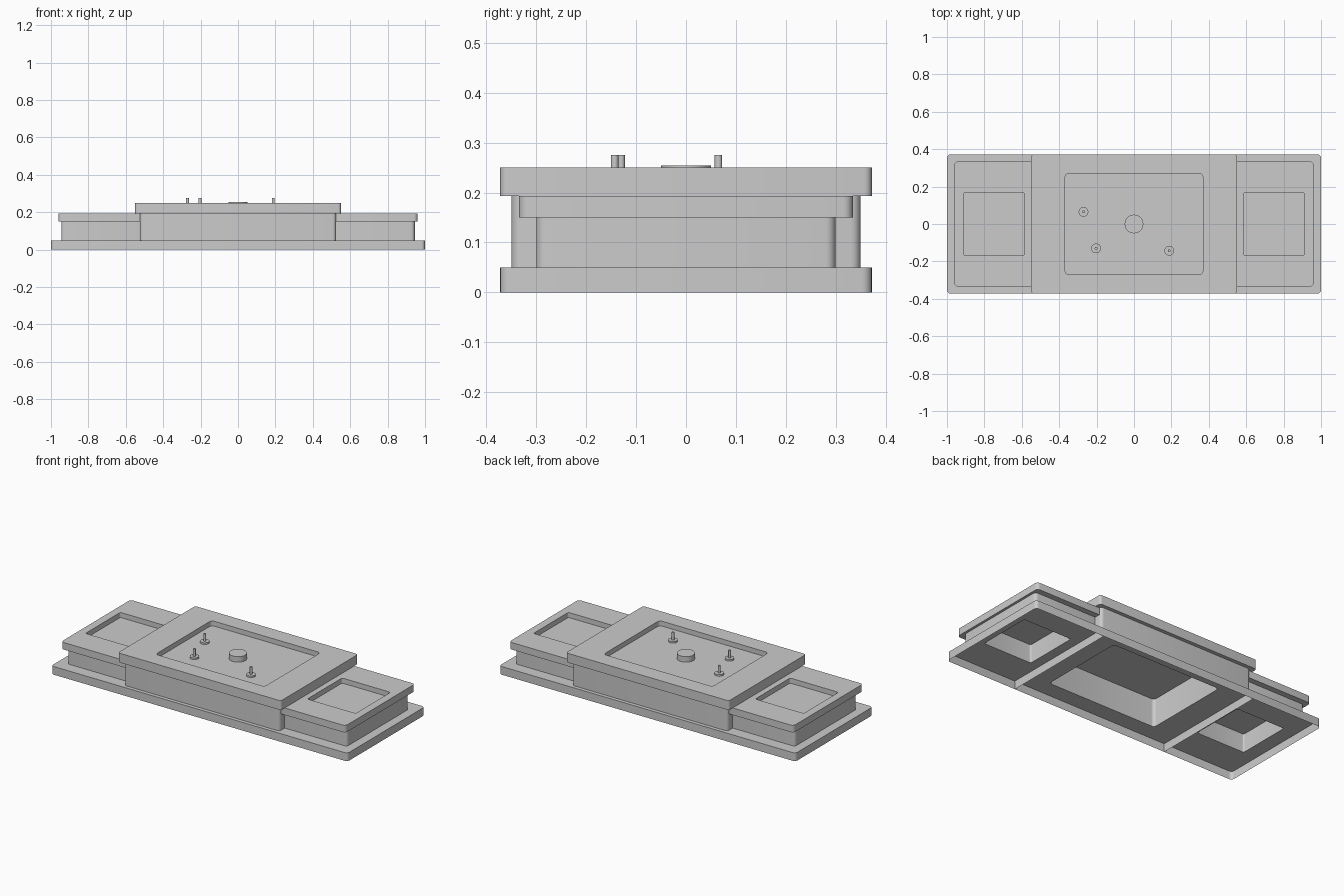
import bpy, bmesh, math

if "Cube" in bpy.data.objects:
    bpy.data.objects.remove(bpy.data.objects["Cube"])

grey = bpy.data.materials.new("plain_grey")
grey.diffuse_color = (0.6, 0.6, 0.6, 1)
grey.use_nodes = True
grey.node_tree.nodes["Principled BSDF"].inputs["Base Color"].default_value = grey.diffuse_color


def rect(x0, x1, y, z, r=0.02, r_in=None):
    """Rounded rectangle loop; r_in rounds the x0 side separately."""
    r_in = r if r_in is None else r_in
    pts = []
    for cx, cy, rad, start in ((x1, y, r, 0), (x0, y, r_in, 90),
                               (x0, -y, r_in, 180), (x1, -y, r, 270)):
        ox = cx - math.copysign(rad, cx - (x0 + x1) / 2)
        oy = cy - math.copysign(rad, cy)
        for i in range(6):
            a = math.radians(start + i * 18)
            pts.append((ox + rad * math.cos(a), oy + rad * math.sin(a), z))
    return pts


def circle(x, y, r, z, n=24):
    return [(x + r * math.cos(2 * math.pi * i / n),
             y + r * math.sin(2 * math.pi * i / n), z) for i in range(n)]


def skin(name, loops, cap=False, sx=1):
    """Bridge a chain of equal loops, optionally closing the last one."""
    bm = bmesh.new()
    rings = [[bm.verts.new((sx * x, y, z)) for x, y, z in lp] for lp in loops]
    for a, b in zip(rings, rings[1:]):
        n = len(a)
        for i in range(n):
            j = (i + 1) % n
            bm.faces.new((a[i], a[j], b[j], b[i]))
    if cap:
        bm.faces.new(rings[-1])
    if sx < 0:
        bmesh.ops.reverse_faces(bm, faces=bm.faces[:])
    me = bpy.data.meshes.new(name)
    bm.to_mesh(me)
    bm.free()
    me.materials.append(grey)
    ob = bpy.data.objects.new(name, me)
    bpy.context.collection.objects.link(ob)
    bpy.ops.object.select_all(action='DESELECT')
    ob.select_set(True)
    bpy.context.view_layer.objects.active = ob
    bpy.ops.object.shade_smooth_by_angle(angle=math.radians(35))
    return ob


W, D, BASE = 1.0, 0.3725, 0.05
SPLIT = 0.525
C_FLOOR, S_FLOOR = 0.22, 0.162

# hollow base skirt
skin("base_skirt", [rect(-W, W, D, 0), rect(-W, W, D, BASE)])

# centre: base sheet with the well rising from below to the recess floor
well = (-0.368, 0.368, 0.27)
skin("centre_base_sheet", [rect(-SPLIT, SPLIT, D, BASE, 0.0005),
                           rect(*well, BASE), rect(*well, C_FLOOR)])
# centre: body, overhanging top plate and recess
skin("centre_body", [rect(-SPLIT, SPLIT, 0.35, BASE),
                     rect(-SPLIT, SPLIT, 0.35, 0.193),
                     rect(-0.55, 0.55, D, 0.193, 0.015),
                     rect(-0.55, 0.55, D, 0.25, 0.015),
                     rect(*well, 0.25), rect(*well, C_FLOOR)], cap=True)

# two lower side wings
for side, sx in (("right", 1), ("left", -1)):
    pocket = (0.585, 0.912, 0.168)
    skin(side + "_base_sheet", [rect(SPLIT, W, D, BASE, 0.02, 0.0005),
                                rect(*pocket, BASE, 0.01),
                                rect(*pocket, S_FLOOR, 0.01)], sx=sx)
    skin(side + "_wing", [rect(SPLIT, 0.945, 0.30, BASE, 0.02, 0.0005),
                          rect(SPLIT, 0.945, 0.30, 0.15, 0.02, 0.0005),
                          rect(SPLIT, 0.96, 0.335, 0.15, 0.02, 0.0005),
                          rect(SPLIT, 0.96, 0.335, 0.193, 0.02, 0.0005),
                          rect(*pocket, 0.193, 0.01),
                          rect(*pocket, S_FLOOR, 0.01)], cap=True, sx=sx)
    # divider wall under the base
    skin(side + "_divider", [[(SPLIT, -D, 0), (SPLIT, D, 0),
                              (SPLIT, D, BASE), (SPLIT, -D, BASE)]], cap=True, sx=sx)

# round button in the middle of the recess
skin("centre_button", [circle(0, 0, 0.05, C_FLOOR), circle(0, 0, 0.05, 0.254)], cap=True)

# three pins on washers
for i, (x, y) in enumerate(((-0.27, 0.065), (-0.203, -0.13), (0.188, -0.143))):
    skin("pin_%d" % (i + 1), [circle(x, y, 0.026, C_FLOOR), circle(x, y, 0.026, 0.23),
                              circle(x, y, 0.0075, 0.23), circle(x, y, 0.0075, 0.275)],
         cap=True)
